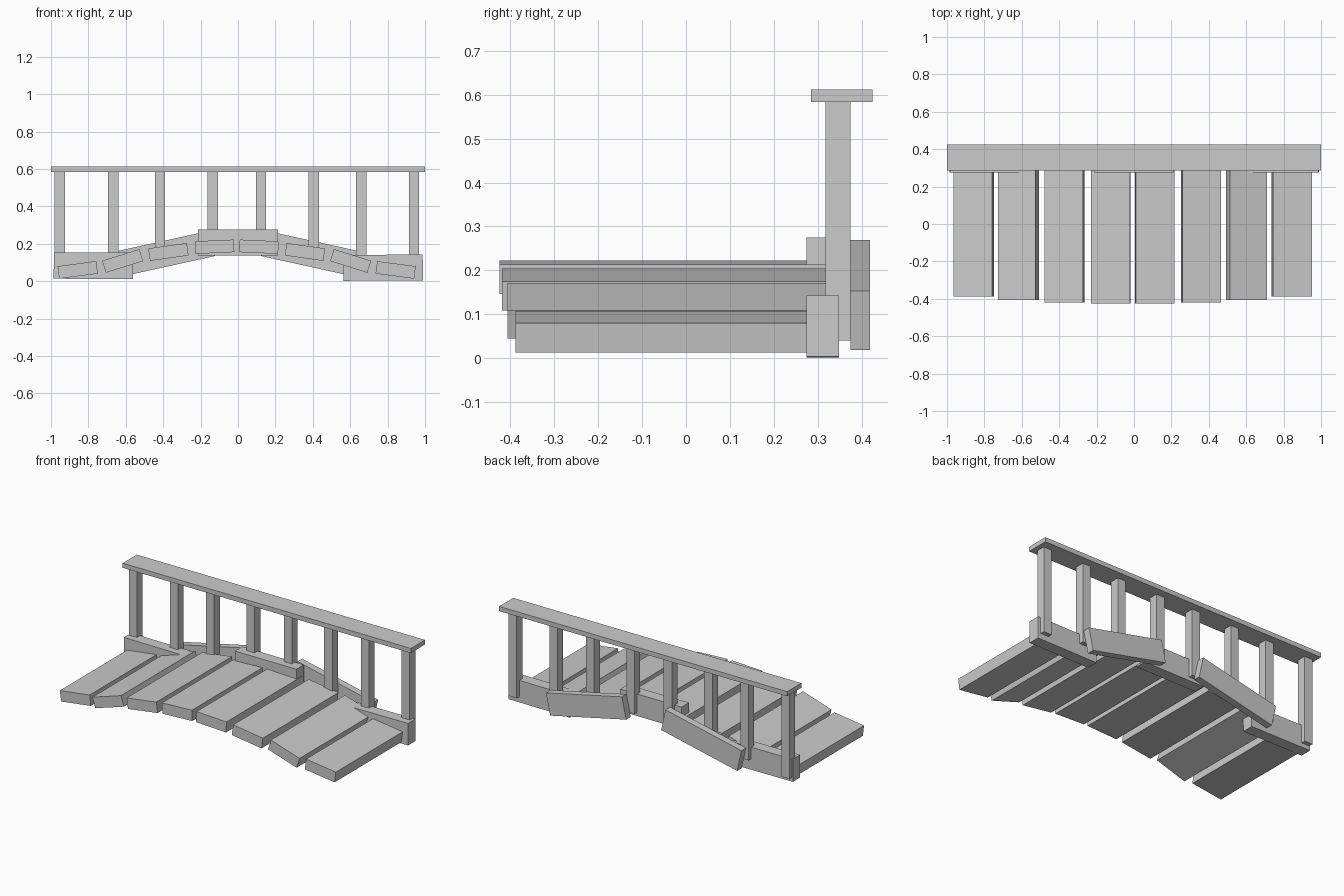
import bpy, math
from mathutils import Matrix, Vector

if "Cube" in bpy.data.objects:
    bpy.data.objects.remove(bpy.data.objects["Cube"])


def box(name, center, size, tilt=0):
    """Box with flat faces; tilt (degrees) raises the +x end."""
    bpy.ops.mesh.primitive_cube_add(size=1)
    ob = bpy.context.object
    ob.name = name
    ob.data.transform(Matrix.Translation(Vector(center))
                      @ Matrix.Rotation(math.radians(-tilt), 4, 'Y')
                      @ Matrix.Diagonal((*size, 1)))
    return ob


def span(name, x, y, z, tilt=0):
    """Box given by its (min, max) on each axis."""
    return box(name, [(a + b) / 2 for a, b in (x, y, z)],
               [b - a for a, b in (x, y, z)], tilt)


# Deck planks following the arch: x, z, tilt, front edge
planks = [(-0.857, 0.060, 7.5, -0.388), (-0.617, 0.108, 17.5, -0.406),
          (-0.372, 0.156, 8, -0.419), (-0.125, 0.184, 2.5, -0.425),
          (0.112, 0.184, -2.5, -0.425), (0.358, 0.156, -8, -0.419),
          (0.602, 0.108, -17.5, -0.406), (0.843, 0.060, -7.5, -0.388)]
for i, (x, z, tilt, front) in enumerate(planks):
    back = 0.33
    box(f"deck_plank_{i + 1}", (x, (front + back) / 2, z),
        (0.208, back - front, 0.067), tilt)

# Inner side beams: two feet and the crown
INNER = (0.275, 0.348)
span("side_beam_left", (-0.985, -0.562), INNER, (0.012, 0.153), -0.3)
span("side_beam_right", (0.563, 0.988), INNER, (0.003, 0.141), 0.3)
span("side_beam_crown", (-0.213, 0.213), INNER, (0.137, 0.275))

# Outer sloping beams joining feet to crown
for side, s in (("left", -1), ("right", 1)):
    box(f"sloping_beam_{side}", (0.4 * s, 0.397, 0.144),
        (0.54, 0.045, 0.138), -12.4 * s)

# Railing posts
posts = [(-0.952, 0.04), (-0.668, 0.08), (-0.417, 0.13), (-0.136, 0.16),
         (0.123, 0.16), (0.404, 0.13), (0.658, 0.08), (0.941, 0.04)]
for i, (x, bottom) in enumerate(posts):
    span(f"railing_post_{i + 1}", (x - 0.028, x + 0.028),
         (0.318, 0.375), (bottom, 0.59))

# Handrail
span("handrail", (-1, 1), (0.285, 0.425), (0.583, 0.612))
